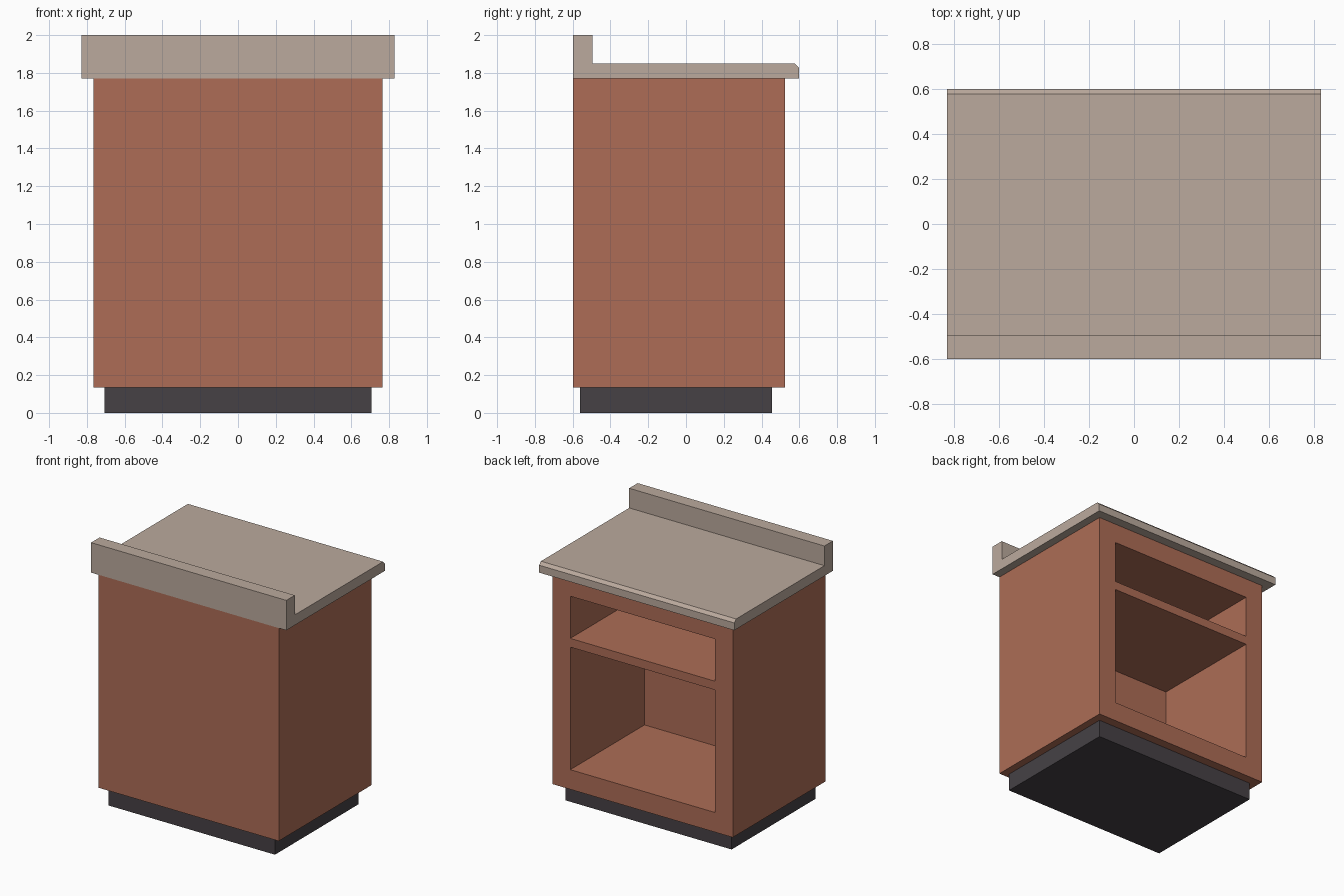
import bpy, bmesh
from mathutils import Vector

if "Cube" in bpy.data.objects:
    bpy.data.objects.remove(bpy.data.objects["Cube"])


def material(name, rgb):
    m = bpy.data.materials.new(name)
    m.diffuse_color = (*rgb, 1)
    m.use_nodes = True
    m.node_tree.nodes["Principled BSDF"].inputs["Base Color"].default_value = m.diffuse_color
    return m


wood = material("red_brown_wood", (0.418, 0.152, 0.093))
stone = material("beige_counter", (0.497, 0.402, 0.337))
dark = material("dark_plinth", (0.061, 0.053, 0.060))


def finish(name, bm, mat):
    bmesh.ops.recalc_face_normals(bm, faces=bm.faces)
    mesh = bpy.data.meshes.new(name)
    bm.to_mesh(mesh)
    bm.free()
    mesh.materials.append(mat)
    obj = bpy.data.objects.new(name, mesh)
    bpy.context.collection.objects.link(obj)
    return obj


def extrude_profile(name, points, half_width, mat):
    """Closed (y, z) profile swept along x, centred on x = 0."""
    bm = bmesh.new()
    face = bm.faces.new([bm.verts.new((-half_width, y, z)) for y, z in points])
    ext = bmesh.ops.extrude_face_region(bm, geom=[face], use_keep_orig=True)
    moved = [g for g in ext["geom"] if isinstance(g, bmesh.types.BMVert)]
    bmesh.ops.translate(bm, verts=moved, vec=(2 * half_width, 0, 0))
    return finish(name, bm, mat)


# Recessed plinth
extrude_profile("plinth", [(-0.56, 0), (0.455, 0), (0.455, 0.135), (-0.56, 0.135)], 0.706, dark)

# Countertop with backsplash and chamfered edge
extrude_profile("countertop", [(-0.598, 1.77), (0.598, 1.77), (0.598, 1.827), (0.576, 1.849),
                               (-0.495, 1.849), (-0.495, 2.0), (-0.598, 2.0)], 0.829, stone)

# Cabinet: open face as a grid whose middle cells become drawer and cupboard recesses
XS = (-0.765, -0.615, 0.615, 0.765)
ZS = (0.135, 0.286, 1.227, 1.294, 1.618, 1.77)
OPEN_Y, BACK_Y, RECESS = 0.525, -0.598, 0.90

bm = bmesh.new()
grid = [[bm.verts.new((x, OPEN_Y, z)) for x in XS] for z in ZS]
recesses = []
for r in range(len(ZS) - 1):
    for c in range(len(XS) - 1):
        f = bm.faces.new((grid[r][c], grid[r][c + 1], grid[r + 1][c + 1], grid[r + 1][c]))
        if c == 1 and r in (1, 3):
            recesses.append(f)

# Outer walls and closed back
rim = [e for e in bm.edges if e.is_boundary]
ext = bmesh.ops.extrude_edge_only(bm, edges=rim)["geom"]
bmesh.ops.translate(bm, verts=[g for g in ext if isinstance(g, bmesh.types.BMVert)],
                    vec=(0, BACK_Y - OPEN_Y, 0))
bmesh.ops.contextual_create(bm, geom=[g for g in ext if isinstance(g, bmesh.types.BMEdge)
                                      and all(abs(v.co.y - BACK_Y) < 1e-4 for v in g.verts)])

# Push recesses inward
for f in recesses:
    ext = bmesh.ops.extrude_discrete_faces(bm, faces=[f])["faces"]
    bmesh.ops.translate(bm, verts=list({v for n in ext for v in n.verts}),
                        vec=Vector((0, -RECESS, 0)))
finish("cabinet_body", bm, wood)
